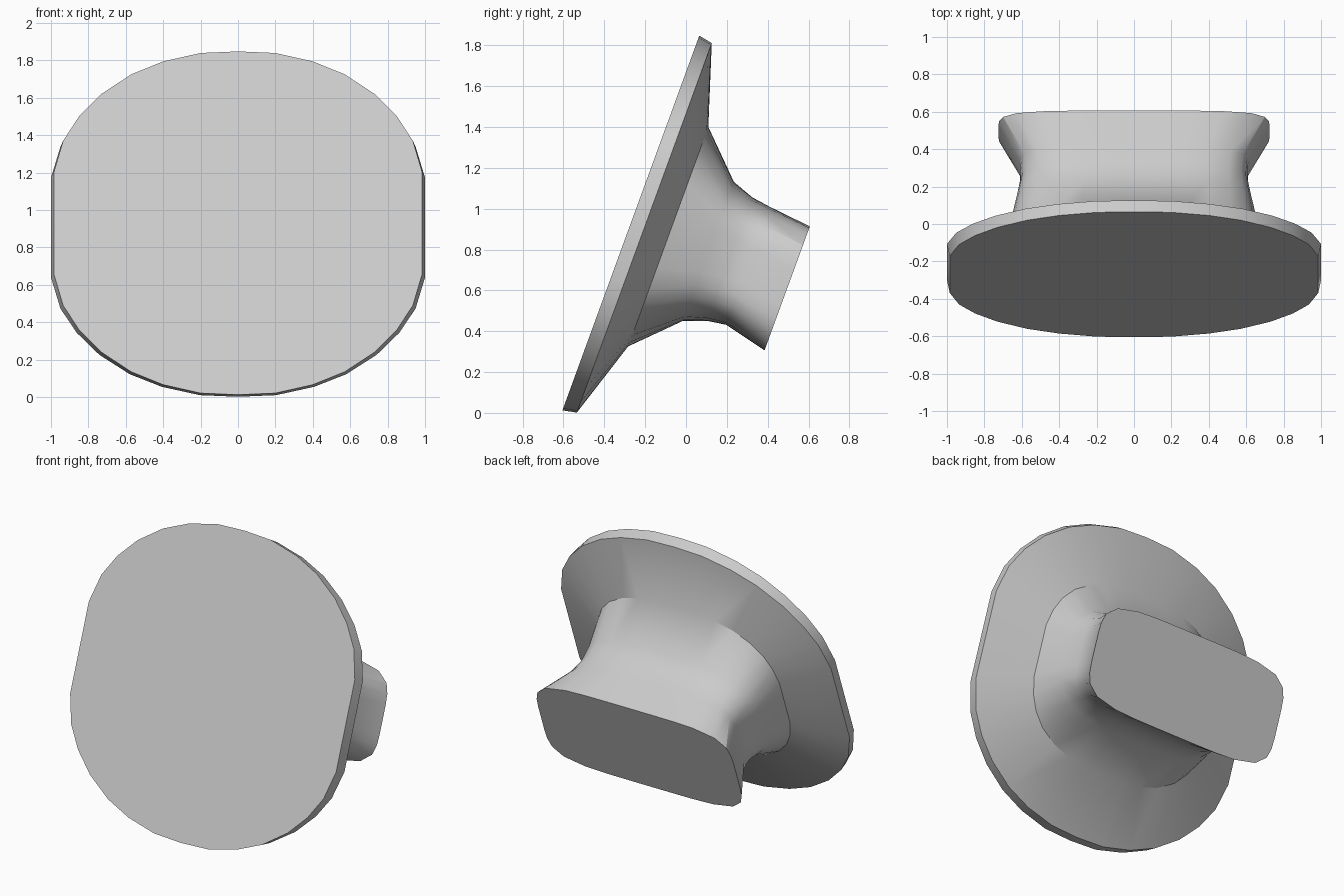
import bpy, bmesh, math
from mathutils import Matrix, Vector

if "Cube" in bpy.data.objects:
    bpy.data.objects.remove(bpy.data.objects["Cube"], do_unlink=True)

# One plain grey finish
grey = bpy.data.materials.new("satin_grey")
grey.use_nodes = True
color = (0.6, 0.6, 0.6, 1)
grey.diffuse_color = color
grey.node_tree.nodes["Principled BSDF"].inputs["Base Color"].default_value = color

# Outline of the face plate: one quadrant, mirrored to a flat-sided oval
HALF_W, HALF_H = 0.985, 0.977
quadrant = [(0, HALF_H), (0.2, 0.968), (0.4, 0.92), (0.57, 0.847),
            (0.73, 0.735), (0.85, 0.607), (0.935, 0.468), (HALF_W, 0.288)]
right_side = quadrant + [(x, -v) for x, v in reversed(quadrant)]
outline = right_side + [(-x, v) for x, v in reversed(right_side[1:-1])]


def plate_ring(width, height):
    return [(x / HALF_W * width, v / HALF_H * height) for x, v in outline]


def rounded_ring(width, height, power, offset=0.0):
    """Rounded rectangle whose points line up with the plate outline."""
    ring = []
    for x, v in outline:
        a, b = x / HALF_W, v / HALF_H
        r = (abs(a) ** power + abs(b) ** power) ** (-1 / power)
        ring.append((a * r * width, b * r * height + offset))
    return ring


# Cross-sections from the front face back to the mounting face
sections = [
    (0.0, plate_ring(0.985, 0.977)),
    (0.07, plate_ring(1.0, 0.963)),
    (0.195, rounded_ring(0.68, 0.572, 2.7)),
    (0.405, rounded_ring(0.63, 0.362, 3.5)),
    (0.515, rounded_ring(0.607, 0.322, 4)),
    (0.61, rounded_ring(0.612, 0.308, 4.5)),
    (0.829, rounded_ring(0.725, 0.323, 5, -0.038)),
]

# Knob tilted back: local x is width, y is depth, z is height
bm = bmesh.new()
rings = [[bm.verts.new((x, depth, v)) for x, v in ring] for depth, ring in sections]
for near, far in zip(rings, rings[1:]):
    for i in range(len(near)):
        j = (i + 1) % len(near)
        bm.faces.new((near[i], near[j], far[j], far[i]))
bm.faces.new(rings[0])
bm.faces.new(rings[-1])
bmesh.ops.recalc_face_normals(bm, faces=bm.faces)
tilt = math.atan2(0.343, 0.939)
bm.transform(Matrix.Translation(Vector((0, -0.27, 0.93))) @ Matrix.Rotation(-tilt, 4, "X"))

mesh = bpy.data.meshes.new("pull_knob")
bm.to_mesh(mesh)
bm.free()
mesh.materials.append(grey)
knob = bpy.data.objects.new("pull_knob", mesh)
bpy.context.collection.objects.link(knob)

# Smooth sides with crisp rims
bpy.ops.object.select_all(action="DESELECT")
knob.select_set(True)
bpy.context.view_layer.objects.active = knob
bpy.ops.object.shade_smooth_by_angle(angle=math.radians(30))
